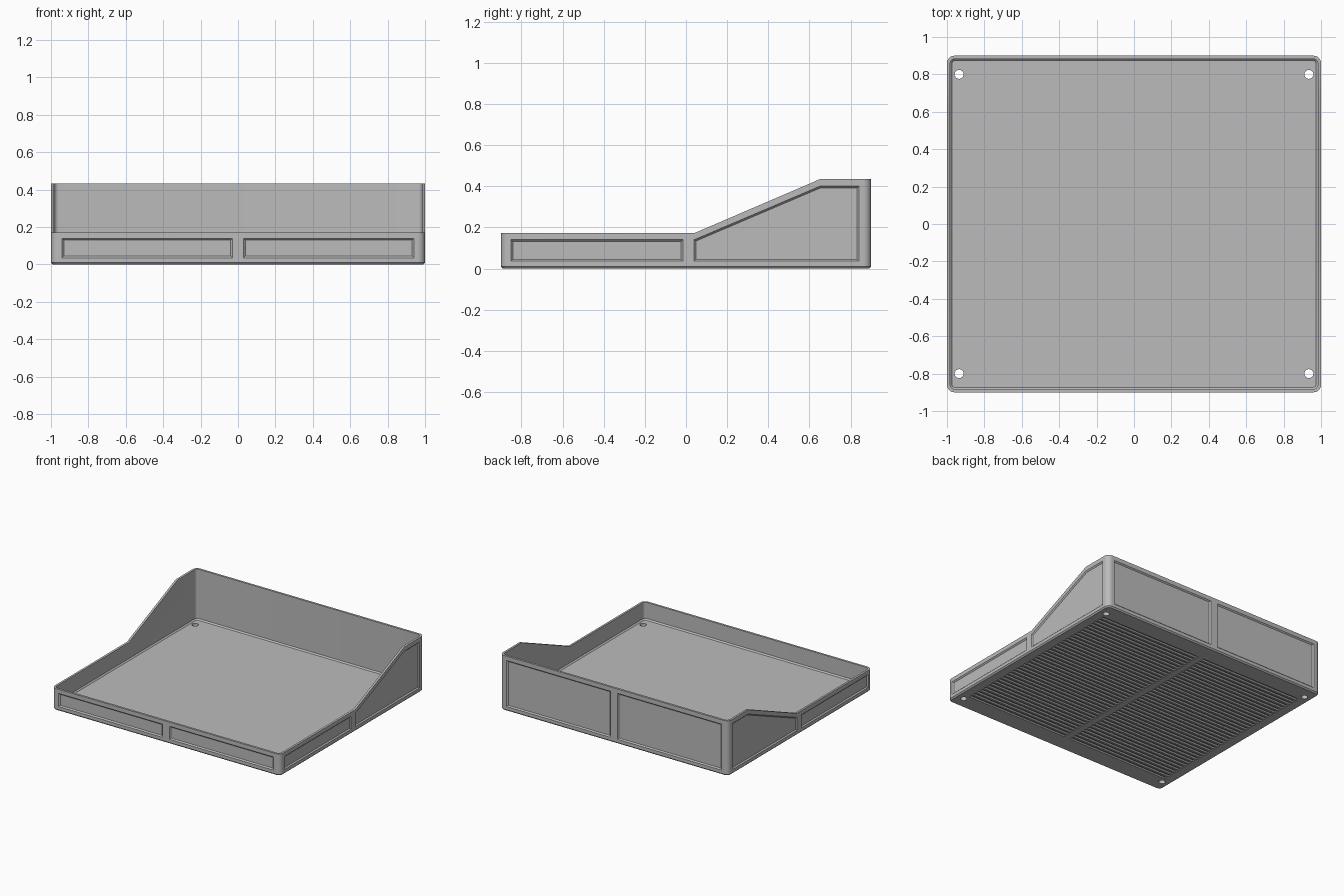
import bpy
import bmesh
import math
from mathutils import Matrix, Vector

cube = bpy.data.objects.get("Cube")
if cube:
    bpy.data.objects.remove(cube, do_unlink=True)

HX, HY = 1.0, 0.9          # outer half sizes
WALL, FLOOR = 0.017, 0.035
LOW, HIGH = 0.172, 0.434   # front and back rim heights
BEVEL = 0.01

grey = bpy.data.materials.new("plain_grey")
grey.use_nodes = True
grey.diffuse_color = (0.5, 0.5, 0.5, 1)
grey.node_tree.nodes["Principled BSDF"].inputs["Base Color"].default_value = (0.5, 0.5, 0.5, 1)


def loft(bm, rings, matrix=Matrix()):
    """Closed solid through matching rings of points."""
    rows = [[bm.verts.new(matrix @ Vector(p)) for p in ring] for ring in rings]
    faces = [bm.faces.new(rows[0]), bm.faces.new(rows[-1])]
    n = len(rows[0])
    for a, b in zip(rows, rows[1:]):
        for i in range(n):
            j = (i + 1) % n
            faces.append(bm.faces.new((a[i], a[j], b[j], b[i])))
    bmesh.ops.recalc_face_normals(bm, faces=faces)


def rounded(inset, z, radius):
    """Rounded rectangle ring, inset from the outer footprint."""
    ring = []
    for k, (sx, sy) in enumerate([(1, 1), (-1, 1), (-1, -1), (1, -1)]):
        for s in range(7):
            a = math.radians(90 * k + 15 * s)
            ring.append((sx * (HX - inset - radius) + radius * math.cos(a),
                         sy * (HY - inset - radius) + radius * math.sin(a), z))
    return ring


def shrink(poly, t):
    """Inset a counter-clockwise polygon by t."""
    pts = [Vector(p) for p in poly]
    result = []
    for i, p in enumerate(pts):
        d1 = (p - pts[i - 1]).normalized()
        d2 = (pts[(i + 1) % len(pts)] - p).normalized()
        n1, n2 = Vector((-d1.y, d1.x)), Vector((-d2.y, d2.x))
        result.append(p + t * (n1 + n2) / (1 + n1.dot(n2)))
    return result


def frame(u, v, n, origin):
    m = Matrix((u, v, n)).transposed().to_4x4()
    m.translation = origin
    return m


def recess(bm, poly, depth, matrix):
    """Cutter with sloping sides, sunk into the surface at local z = 0."""
    loft(bm, [[(x, y, 0.02) for x, y in poly],
              [(x, y, 0) for x, y in poly],
              [(x, y, -depth) for x, y in shrink(poly, depth)]], matrix)


def rect(x0, x1, y0, y1):
    return [(x0, y0), (x1, y0), (x1, y1), (x0, y1)]


def make_object(name, bm):
    mesh = bpy.data.meshes.new(name)
    bm.to_mesh(mesh)
    bm.free()
    obj = bpy.data.objects.new(name, mesh)
    bpy.context.collection.objects.link(obj)
    return obj


# Open tray shell with a chamfered foot and a chamfered floor edge
bm = bmesh.new()
loft(bm, [rounded(BEVEL, 0, 0.03), rounded(0, BEVEL, 0.04), rounded(0, 0.5, 0.04),
          rounded(WALL, 0.5, 0.025), rounded(WALL, FLOOR + BEVEL, 0.025),
          rounded(WALL + BEVEL, FLOOR, 0.015)])
tray = make_object("tray", bm)
tray.data.materials.append(grey)

# Rim outline: low front, slope, high back
bm = bmesh.new()
rim = [(-1, LOW), (0.04, LOW), (0.65, HIGH), (1, HIGH), (1, 0.7), (-1, 0.7)]
loft(bm, [[(x, y, z) for y, z in rim] for x in (-1.2, 1.2)])

# Sunken wall panels
X, Y, Z = Vector((1, 0, 0)), Vector((0, 1, 0)), Vector((0, 0, 1))
DEPTH = 0.009
for side in (-1, 1):
    end = frame(X, Z, Y * side, Y * HY * side)
    top = 0.14 if side < 0 else 0.40
    for x0, x1 in ((-0.94, -0.03), (0.03, 0.94)):
        recess(bm, rect(x0, x1, 0.036, top), DEPTH, end)
    flank = frame(Y, Z, X * side, X * HX * side)
    recess(bm, rect(-0.85, -0.015, 0.036, 0.14), DEPTH, flank)
    recess(bm, [(0.04, 0.036), (0.84, 0.036), (0.84, 0.40), (0.65, 0.40), (0.04, 0.14)],
           DEPTH, flank)

# Rows of grip grooves underneath, in two halves
under = frame(X, Y, -Z, Vector())
ROWS, PITCH = 38, 0.04
for i in range(ROWS):
    y = (i - (ROWS - 1) / 2) * PITCH
    for x0, x1 in ((-0.92, -0.025), (0.025, 0.92)):
        recess(bm, rect(x0, x1, y - 0.012, y + 0.012), 0.008, under)

# Corner screw holes
for sx in (-1, 1):
    for sy in (-1, 1):
        ring = [(sx * 0.935 + 0.024 * math.cos(a), sy * 0.8 + 0.024 * math.sin(a))
                for a in (math.tau * k / 24 for k in range(24))]
        loft(bm, [[(x, y, z) for x, y in ring] for z in (-0.1, 0.1)])
cutter = make_object("cutter", bm)
cutter.hide_render = True

# Cut everything out and bake the result
cut = tray.modifiers.new("cut", "BOOLEAN")
cut.operation = "DIFFERENCE"
cut.solver = "EXACT"
cut.object = cutter
bpy.context.view_layer.update()
baked = bpy.data.meshes.new_from_object(
    tray.evaluated_get(bpy.context.evaluated_depsgraph_get()))
tray.modifiers.clear()
tray.data = baked
baked.materials.clear()
baked.materials.append(grey)
for face in baked.polygons:
    face.material_index = 0
bpy.data.objects.remove(cutter, do_unlink=True)

# Smooth only the rounded corners and holes
for obj in bpy.context.selected_objects:
    obj.select_set(False)
tray.select_set(True)
bpy.context.view_layer.objects.active = tray
bpy.ops.object.shade_smooth_by_angle(angle=math.radians(30))
